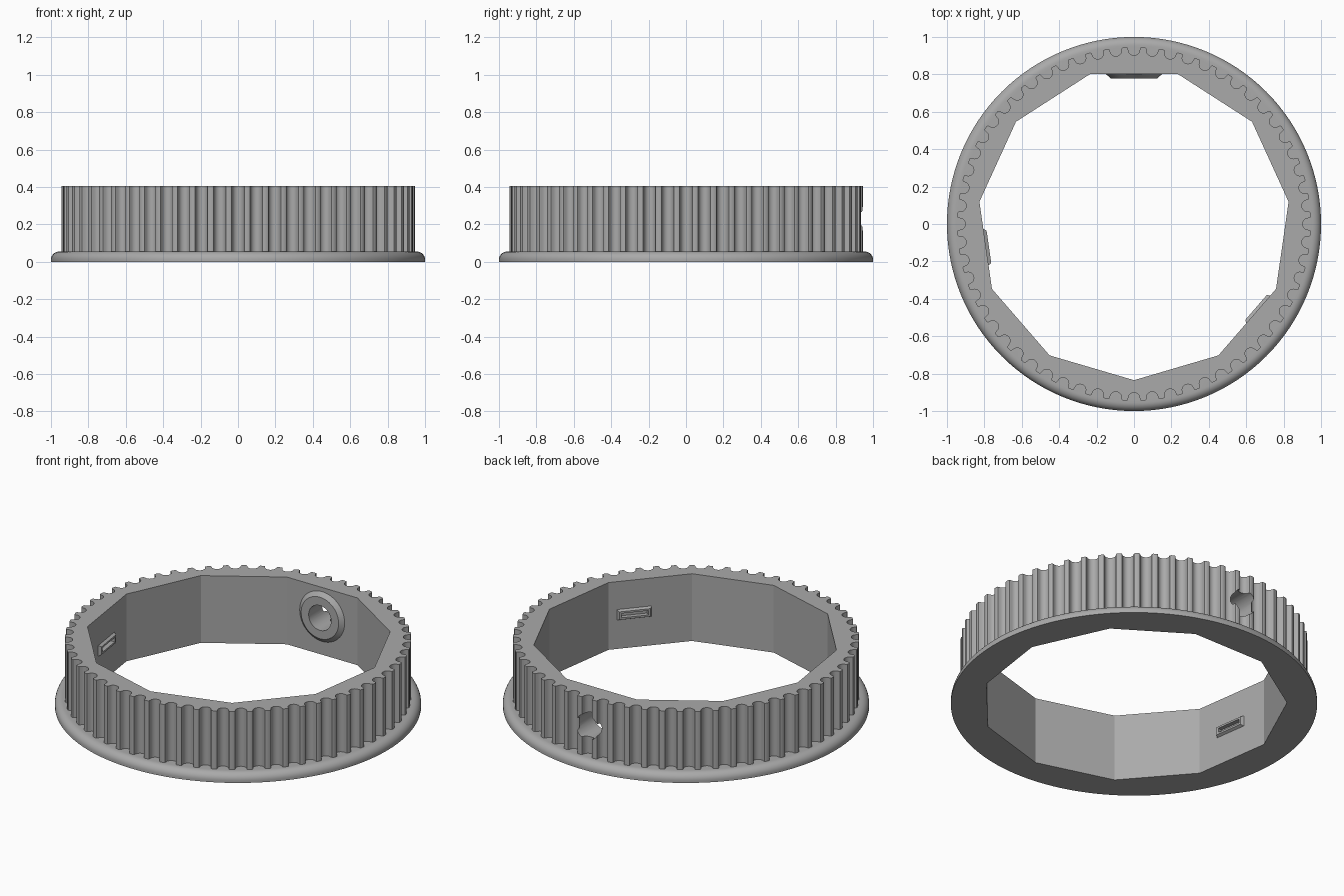
import bpy, bmesh, math
from mathutils import Matrix, Vector

cube = bpy.data.objects.get("Cube")
if cube:
    bpy.data.objects.remove(cube, do_unlink=True)

TEETH, R_OUT, HEIGHT, FLANGE = 60, 0.945, 0.405, 0.055
SIDES, R_BORE = 11, 0.835
APOTHEM = R_BORE * math.cos(math.pi / SIDES)

grey = bpy.data.materials.new("grey plastic")
grey.use_nodes = True
grey.diffuse_color = (0.4, 0.4, 0.4, 1)
grey.node_tree.nodes["Principled BSDF"].inputs["Base Color"].default_value = (0.4, 0.4, 0.4, 1)


def make(name, bm):
    bmesh.ops.recalc_face_normals(bm, faces=bm.faces)
    mesh = bpy.data.meshes.new(name)
    bm.to_mesh(mesh)
    bm.free()
    ob = bpy.data.objects.new(name, mesh)
    ob.data.materials.append(grey)
    bpy.context.collection.objects.link(ob)
    return ob


def loft(name, rings):
    """Skin a stack of equal point loops and cap both ends."""
    bm = bmesh.new()
    loops = [[bm.verts.new(p) for p in ring] for ring in rings]
    for a, b in zip(loops, loops[1:]):
        for i in range(len(a)):
            j = (i + 1) % len(a)
            bm.faces.new((a[i], a[j], b[j], b[i]))
    bm.faces.new(loops[0])
    bm.faces.new(loops[-1])
    return make(name, bm)


def circle(r, z, n, start=0.0):
    return [(r * math.cos(start + math.tau * i / n), r * math.sin(start + math.tau * i / n), z)
            for i in range(n)]


def rect(w, h, z):
    return [(-w, -h, z), (w, -h, z), (w, h, z), (-w, h, z)]


def combine(target, tool, operation):
    mod = target.modifiers.new(operation.lower(), "BOOLEAN")
    mod.operation, mod.object, mod.solver = operation, tool, "EXACT"
    graph = bpy.context.evaluated_depsgraph_get()
    mesh = bpy.data.meshes.new_from_object(target.evaluated_get(graph))
    target.modifiers.clear()
    target.data = mesh
    bpy.data.objects.remove(tool, do_unlink=True)


def on_wall(ob, face, shift, z):
    """Move a part onto a bore wall; its local z points to the axis."""
    a = math.pi / 2 + face * math.tau / SIDES
    out, side = Vector((math.cos(a), math.sin(a), 0)), Vector((-math.sin(a), math.cos(a), 0))
    rot = Matrix((-side, Vector((0, 0, 1)), -out)).transposed().to_4x4()
    ob.data.transform(Matrix.Translation(out * APOTHEM + side * shift + Vector((0, 0, z))) @ rot)
    return ob


# One round belt groove with softened lips, repeated around the rim
groove, lip = 0.031, 0.009
section = [(-groove - lip, R_OUT), (-groove - lip * 0.3, R_OUT - lip * 0.3)]
for k in range(11):
    t = math.pi * k / 10
    section.append((-groove * math.cos(t), R_OUT - 0.012 - groove * math.sin(t)))
section += [(-x, r) for x, r in reversed(section[:2])]
outline = []
for i in range(TEETH):
    a = -math.tau * i / TEETH
    outline += [(x * math.cos(a) - r * math.sin(a), x * math.sin(a) + r * math.cos(a))
                for x, r in section]
ring = loft("toothed_ring", [[(x, y, z) for x, y in outline] for z in (FLANGE - 0.02, HEIGHT)])

# Rounded flange at the foot
profile = [(1.0, 0.0)]
for k in range(9):
    t = math.pi / 2 * k / 8
    profile.append((0.955 + 0.045 * math.cos(t), 0.012 + (FLANGE - 0.012) * math.sin(t)))
combine(ring, loft("flange", [circle(r, z, 128) for r, z in profile]), "UNION")

# Eleven-sided bore
combine(ring, loft("bore", [circle(R_BORE, z, SIDES, -math.pi / 2) for z in (-0.1, 0.6)]), "DIFFERENCE")

# Tapered boss with a screw hole through the back wall
boss = loft("boss", [circle(0.15, -0.02, 48), circle(0.15, 0.0, 48), circle(0.125, 0.022, 48)])
combine(ring, on_wall(boss, 0, 0, 0.23), "UNION")
hole = loft("screw_hole", [circle(0.075, z, 32) for z in (-0.3, 0.1)])
combine(ring, on_wall(hole, 0, 0, 0.23), "DIFFERENCE")

# Two slotted catches on the bore walls
for face, shift in ((3, 0.01), (-4, 0.09)):
    catch = loft("catch", [rect(0.098, 0.032, -0.02), rect(0.098, 0.032, 0), rect(0.088, 0.024, 0.016)])
    combine(ring, on_wall(catch, face, shift, 0.205), "UNION")
    slot = loft("slot", [rect(0.075, 0.013, -0.01), rect(0.075, 0.013, 0.05)])
    combine(ring, on_wall(slot, face, shift, 0.205), "DIFFERENCE")

# Smooth the curves, keep the corners crisp
bpy.ops.object.select_all(action="DESELECT")
ring.select_set(True)
bpy.context.view_layer.objects.active = ring
bpy.ops.object.shade_smooth_by_angle(angle=math.radians(28))
